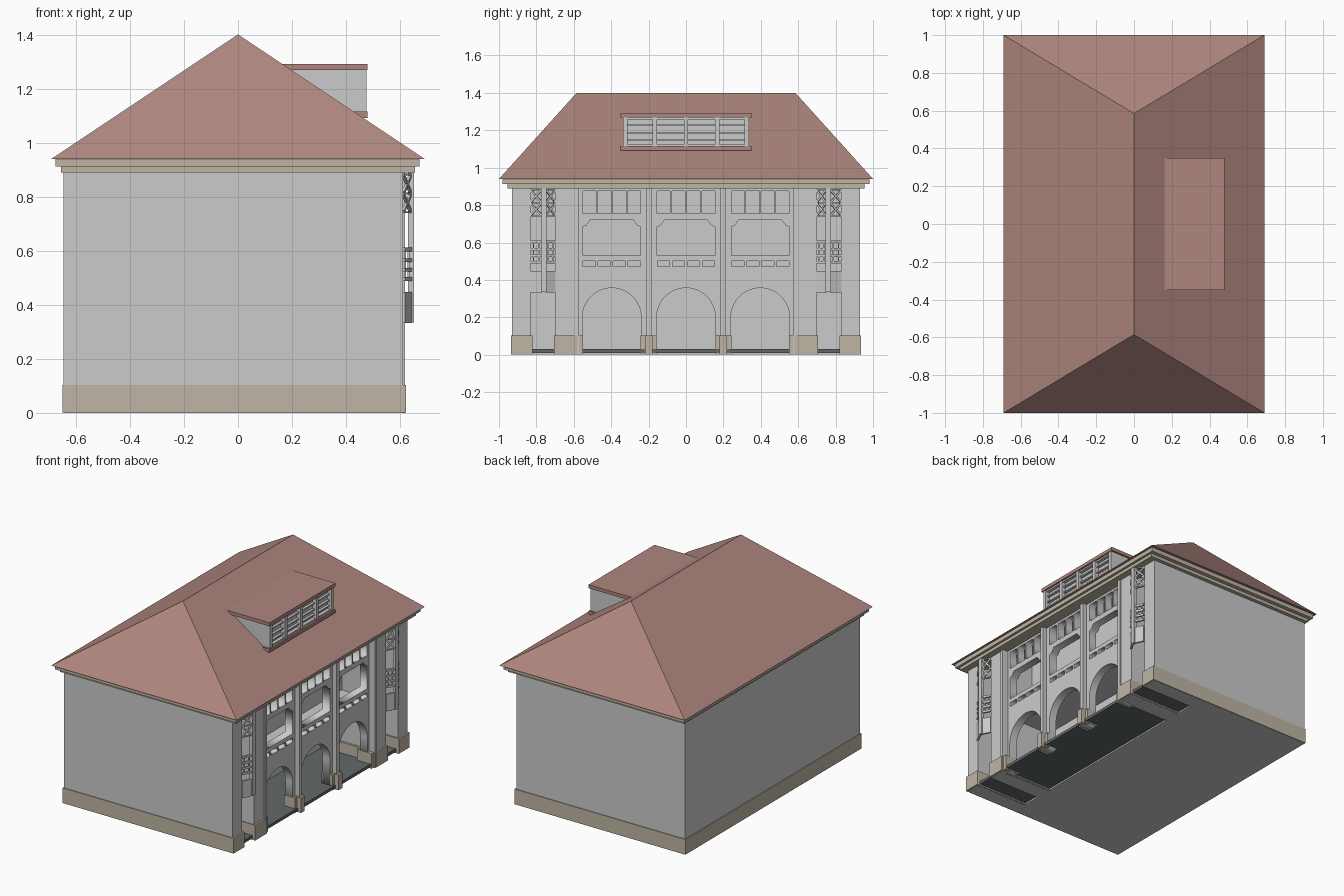
import bpy, bmesh
from math import pi, cos, sin
from mathutils import Vector, Matrix

if "Cube" in bpy.data.objects:
    bpy.data.objects.remove(bpy.data.objects["Cube"])


def material(name, rgb):
    m = bpy.data.materials.new(name)
    m.diffuse_color = (*rgb, 1)
    m.use_nodes = True
    m.node_tree.nodes["Principled BSDF"].inputs["Base Color"].default_value = m.diffuse_color
    return m


ROOF = material("roof_red", (.43, .24, .21))
STONE = material("plinth_stone", (.52, .46, .37))
DARK = material("dark_floor", (.12, .14, .14))


def mesh_object(name, bm, mat=None):
    bmesh.ops.recalc_face_normals(bm, faces=bm.faces)
    me = bpy.data.meshes.new(name)
    bm.to_mesh(me)
    bm.free()
    ob = bpy.data.objects.new(name, me)
    bpy.context.collection.objects.link(ob)
    if mat:
        me.materials.append(mat)
    return ob


def boxes(name, specs, mat=None, mirror=False):
    """Several boxes (x0, x1, y0, y1, z0, z1) in one object."""
    bm = bmesh.new()
    for x0, x1, y0, y1, z0, z1 in specs:
        for s in ((1, -1) if mirror else (1,)):
            c = Vector(((x0 + x1) / 2, s * (y0 + y1) / 2, (z0 + z1) / 2))
            bmesh.ops.create_cube(bm, size=1, matrix=Matrix.Translation(c)
                                  @ Matrix.Diagonal((x1 - x0, y1 - y0, z1 - z0, 1)))
    return mesh_object(name, bm, mat)


def bars(name, specs):
    """Straight bars (start, end, thickness, height), mirrored in y."""
    bm = bmesh.new()
    for p, q, t, h in specs:
        for s in (1, -1):
            a, b = Vector((p[0], s * p[1], p[2])), Vector((q[0], s * q[1], q[2]))
            rot = (b - a).to_track_quat('X', 'Z').to_matrix().to_4x4()
            bmesh.ops.create_cube(bm, size=1, matrix=Matrix.Translation((a + b) / 2) @ rot
                                  @ Matrix.Diagonal(((b - a).length, t, h, 1)))
    return mesh_object(name, bm)


def pierced_wall(name, outlines, x0, x1):
    """Wall facing +x, filled between (y, z) outlines."""
    cu = bpy.data.curves.new(name, 'CURVE')
    cu.dimensions = '2D'
    cu.fill_mode = 'BOTH'
    cu.extrude = (x1 - x0) / 2
    for pts in outlines:
        sp = cu.splines.new('POLY')
        sp.points.add(len(pts) - 1)
        for pt, (y, z) in zip(sp.points, pts):
            pt.co = (y, z, 0, 1)
        sp.use_cyclic_u = True
    ob = bpy.data.objects.new(name, cu)
    ob.location.x = (x0 + x1) / 2
    ob.rotation_euler = (pi / 2, 0, pi / 2)
    bpy.context.collection.objects.link(ob)
    bpy.ops.object.select_all(action='DESELECT')
    ob.select_set(True)
    bpy.context.view_layer.objects.active = ob
    bpy.ops.object.convert(target='MESH')


def rect(yc, w, z0, z1):
    return [(yc - w / 2, z0), (yc + w / 2, z0), (yc + w / 2, z1), (yc - w / 2, z1)]


BACK, UPPER, FRONT = .22, .36, .61
BAYS = (-.397, 0, .397)

# Main body with recessed loggia, upper storey and end walls
boxes("main_body", [(-.645, BACK, -.93, .93, 0, .89)])
boxes("upper_storey", [(BACK, UPPER, -.59, .59, .45, .89)])
boxes("balcony_slab", [(BACK, .56, -.59, .59, .42, .45)])
boxes("corner_piers", [(BACK, FRONT, .83, .93, 0, .89),
                       (BACK, FRONT, .595, .70, 0, .89)], mirror=True)
boxes("ground_floor", [(BACK, .60, -.59, .59, .01, .03)], DARK)
boxes("side_floor", [(BACK, .60, .70, .83, .01, .03)], DARK, mirror=True)

# Stone plinth
boxes("plinth", [(-.65, .21, -.935, .935, .001, .103)], STONE)
boxes("pier_plinth", [(.21, .622, .82, .935, .001, .103),
                      (BACK, .622, .58, .705, .001, .103),
                      (.50, .61, .55, .585, .001, .103)], STONE, mirror=True)
boxes("pilaster_plinth", [(.51, .592, .158, .242, .001, .102),
                          (.57, .622, .18, .22, .001, .104)], STONE, mirror=True)

# Loggia front: three arches, shaped windows, slots and top lights
outer, holes = [(-.6, .89), (-.6, 0)], []
for b in BAYS:
    outer.append((b - .157, 0))
    outer += [(b - .157 * cos(pi * i / 24), .2 + .157 * sin(pi * i / 24)) for i in range(25)]
    outer.append((b + .157, 0))
    half = [(.155, .53), (.155, .685), (.137, .69), (.115, .72)]
    holes.append([(b + y, z) for y, z in half] + [(b - y, z) for y, z in reversed(half)])
    for k in (-.12, -.04, .04, .12):
        holes.append(rect(b + k, .07, .755, .875))
        holes.append(rect(b + k, .066, .473, .502))
outer += [(.6, 0), (.6, .89)]
pierced_wall("loggia_front", [outer] + holes, .52, .575)
boxes("pilasters", [(.57, .605, .185, .213, 0, .89),
                    (.57, .618, .573, .597, 0, .89)], mirror=True)

# Angled lattice oriels in the narrow end bays
boxes("oriel_post", [(.63, .652, .745, .775, .335, .905)], mirror=True)
parts = []
for (xa, ya), (xb, yb) in (((.612, .70), (.638, .748)), ((.612, .83), (.638, .772))):
    def seg(z0, z1, t=.01, h=.01):
        parts.append(((xa, ya, z0), (xb, yb, z1), t, h))
    seg(.39, .39, .012, .115)
    for z in (.495, .53, .565, .605):
        seg(z, z, .012, .014)
    for z in (.745, .815):
        seg(z, z + .065)
        seg(z + .065, z)
    for z in (.742, .812, .882):
        seg(z, z, .01, .006)
    for f in (.25, .75):
        x, y = xa + (xb - xa) * f, ya + (yb - ya) * f
        parts.append(((x, y, .49), (x, y, .61), .007, .007))
bars("oriel_lattice", parts)

# Cornice
boxes("cornice_lower", [(-.655, .655, -.955, .955, .89, .912)], STONE)
boxes("cornice_upper", [(-.675, .672, -.982, .982, .912, .942)], STONE)

# Hipped roof
bm = bmesh.new()
base = [bm.verts.new((x, y, .94)) for x, y in ((-.69, -1), (.69, -1), (.69, 1), (-.69, 1))]
r0, r1 = bm.verts.new((0, -.585, 1.4)), bm.verts.new((0, .585, 1.4))
a, b, c, d = base
for f in ((a, b, r0), (b, c, r1, r0), (c, d, r1), (d, a, r0, r1), (d, c, b, a)):
    bm.faces.new(f)
mesh_object("hipped_roof", bm, ROOF)

# Dormer with louvred windows
boxes("dormer_roof", [(.15, .48, -.35, .35, 1.268, 1.292)], ROOF)
boxes("dormer_sill", [(.40, .48, -.35, .35, 1.092, 1.115)], ROOF)
boxes("dormer_body", [(.18, .445, -.338, .338, 1.08, 1.27)])
frame = [(.44, .475, y - .012, y + .012, 1.11, 1.27) for y in (-.326, -.166, 0, .166, .326)]
frame += [(.44, .468, -.33, .33, z, z + .01) for z in (1.115, 1.258)]
frame += [(.44, .462, -.33, .33, z, z + .008) for z in (1.145, 1.18, 1.222)]
boxes("dormer_louvres", frame)
